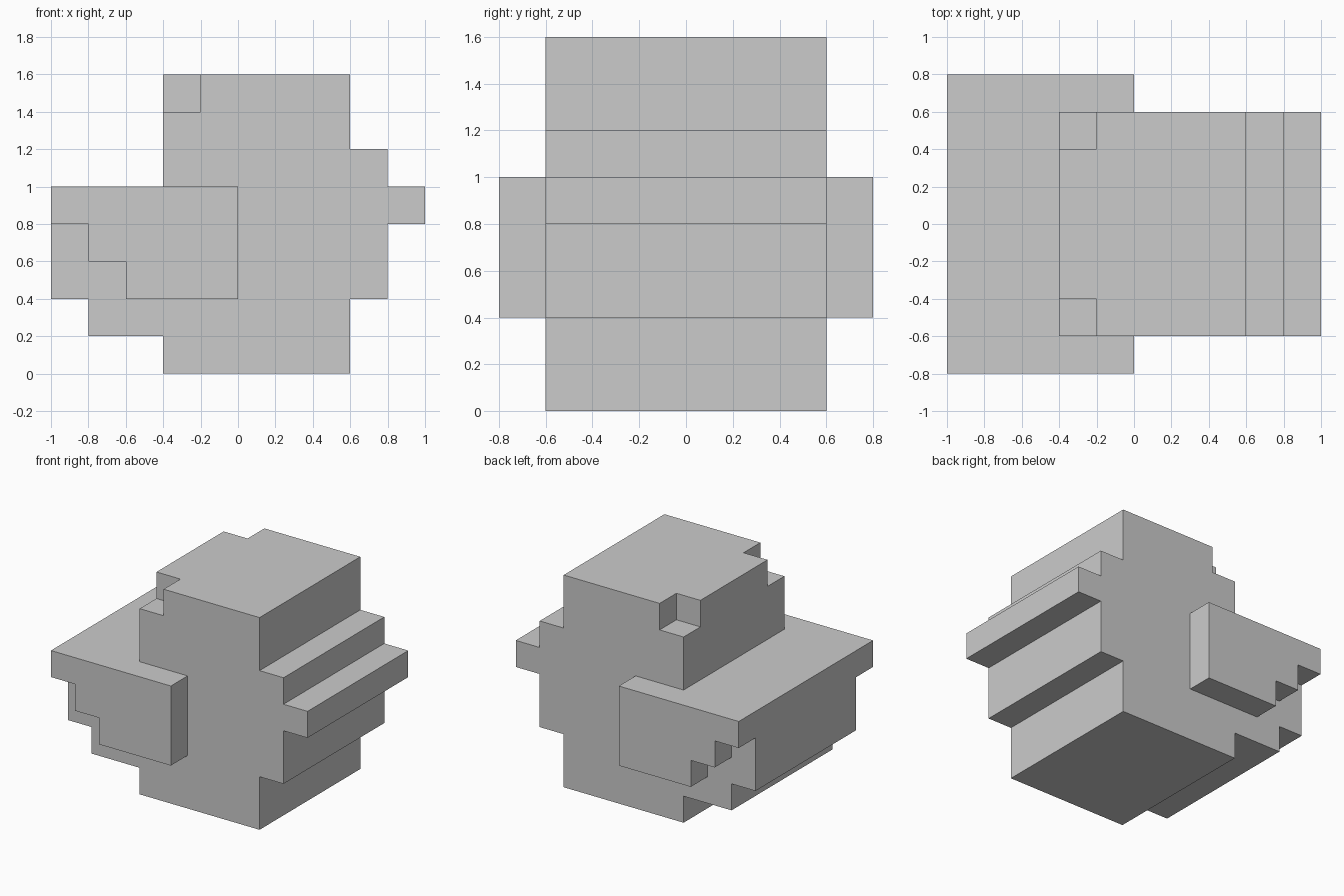
import bpy, bmesh

if "Cube" in bpy.data.objects:
    bpy.data.objects.remove(bpy.data.objects["Cube"])


def prism(name, profile, y0, y1):
    """Extrude an (x, z) outline from y0 to y1."""
    bm = bmesh.new()
    face = bm.faces.new([bm.verts.new((x, y0, z)) for x, z in profile])
    ext = bmesh.ops.extrude_face_region(bm, geom=[face])
    verts = [g for g in ext["geom"] if isinstance(g, bmesh.types.BMVert)]
    bmesh.ops.translate(bm, verts=verts, vec=(0, y1 - y0, 0))
    bmesh.ops.recalc_face_normals(bm, faces=bm.faces[:])
    mesh = bpy.data.meshes.new(name)
    bm.to_mesh(mesh)
    bm.free()
    obj = bpy.data.objects.new(name, mesh)
    bpy.context.collection.objects.link(obj)
    return obj


def apply(obj, mod):
    with bpy.context.temp_override(object=obj, active_object=obj, selected_objects=[obj]):
        bpy.ops.object.modifier_apply(modifier=mod.name)


def combine(obj, other, operation):
    mod = obj.modifiers.new(operation.title(), 'BOOLEAN')
    mod.operation = operation
    mod.solver = 'EXACT'
    mod.object = other
    apply(obj, mod)
    bpy.data.objects.remove(other)


# Stepped body, one outline extruded front to back
body = prism("stepped_body", [
    (-0.4, 0), (0.6, 0), (0.6, 0.4), (0.8, 0.4), (0.8, 0.8), (1, 0.8),
    (1, 1), (0.8, 1), (0.8, 1.2), (0.6, 1.2), (0.6, 1.6), (-0.4, 1.6),
    (-0.4, 1), (-1, 1), (-1, 0.4), (-0.8, 0.4), (-0.8, 0.2), (-0.4, 0.2),
], -0.6, 0.6)

lobe = [(-1, 1), (-1, 0.8), (-0.8, 0.8), (-0.8, 0.6), (-0.6, 0.6),
        (-0.6, 0.4), (0, 0.4), (0, 1)]
notch = [(-0.5, 1.4), (-0.2, 1.4), (-0.2, 1.7), (-0.5, 1.7)]

for side in (-1, 1):
    # Stepped side plates, fused to the body
    combine(body, prism("side_plate", lobe, *sorted((0.6 * side, 0.8 * side))), 'UNION')
    # Square notches in the two upper left corners
    combine(body, prism("corner_notch", notch, *sorted((0.4 * side, 0.7 * side))), 'DIFFERENCE')

# Merge coplanar faces left by the joins
clean = body.modifiers.new("Clean", 'DECIMATE')
clean.decimate_type = 'DISSOLVE'
clean.angle_limit = 0.02
apply(body, clean)
